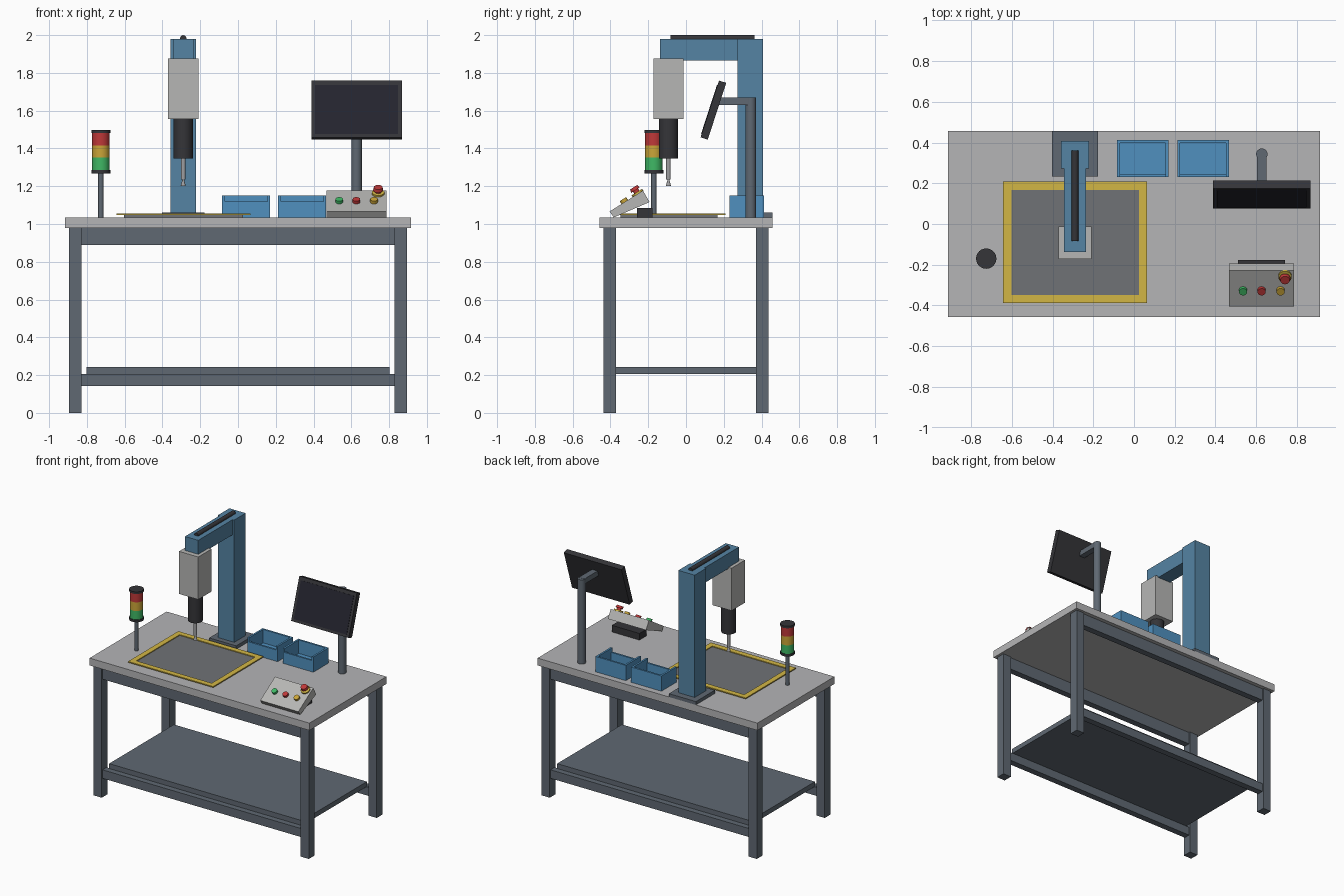
import bpy, bmesh, math
from mathutils import Vector, Matrix

if "Cube" in bpy.data.objects:
    bpy.data.objects.remove(bpy.data.objects["Cube"])


def mat(name, r, g, b):
    m = bpy.data.materials.new(name)
    m.diffuse_color = (r, g, b, 1)
    m.use_nodes = True
    m.node_tree.nodes["Principled BSDF"].inputs["Base Color"].default_value = m.diffuse_color
    return m


SLATE = mat("slate", 0.115, 0.14, 0.17)
TOP = mat("light_grey", 0.46, 0.46, 0.47)
BLUE = mat("blue", 0.09, 0.23, 0.37)
BIN = mat("bin_blue", 0.08, 0.28, 0.52)
SHELL = mat("shell_grey", 0.47, 0.47, 0.46)
DARK = mat("dark", 0.035, 0.035, 0.04)
SCREEN = mat("screen", 0.018, 0.018, 0.028)
MAT = mat("mat_grey", 0.16, 0.17, 0.18)
STEEL = mat("steel", 0.35, 0.35, 0.36)
YELLOW = mat("yellow", 0.65, 0.47, 0.06)
RED = mat("red", 0.52, 0.04, 0.04)
AMBER = mat("amber", 0.6, 0.38, 0.04)
GREEN = mat("green", 0.05, 0.48, 0.13)


def finish(name, bm, m, matrix=Matrix()):
    bmesh.ops.recalc_face_normals(bm, faces=bm.faces)
    me = bpy.data.meshes.new(name)
    bm.to_mesh(me)
    bm.free()
    ob = bpy.data.objects.new(name, me)
    bpy.context.collection.objects.link(ob)
    ob.matrix_world = matrix
    me.materials.append(m)
    return ob


def add_box(bm, x, y, z):
    size = Matrix.Diagonal((x[1] - x[0], y[1] - y[0], z[1] - z[0], 1))
    mid = Vector((sum(x) / 2, sum(y) / 2, sum(z) / 2))
    bmesh.ops.create_cube(bm, size=1, matrix=Matrix.Translation(mid) @ size)


def box(name, x, y, z, m, matrix=Matrix()):
    bm = bmesh.new()
    add_box(bm, x, y, z)
    return finish(name, bm, m, matrix)


def cyl(name, base, axis, length, r, m, r_end=None, sides=24):
    bm = bmesh.new()
    bmesh.ops.create_cone(bm, cap_ends=True, segments=sides, radius1=r,
                          radius2=r if r_end is None else r_end, depth=length,
                          matrix=Matrix.Translation((0, 0, length / 2)))
    for f in bm.faces:
        f.smooth = len(f.verts) == 4
    for e in bm.edges:
        e.smooth = all(f.smooth for f in e.link_faces)
    rot = Vector((0, 0, 1)).rotation_difference(Vector(axis)).to_matrix().to_4x4()
    return finish(name, bm, m, Matrix.Translation(base) @ rot)


UP = (0, 0, 1)
T = 1.035  # table surface height

# Table frame
box("table_top", (-0.915, 0.915), (-0.458, 0.458), (0.98, T), TOP)
for sy, side in ((-1, "front"), (1, "back")):
    y = sorted((sy * 0.37, sy * 0.438))
    for sx, end in ((-1, "left"), (1, "right")):
        box(f"{side}_{end}_leg", sorted((sx * 0.828, sx * 0.896)), y, (0, 0.98), SLATE)
    ry = sorted((sy * 0.38, sy * 0.428))
    box(f"{side}_upper_rail", (-0.828, 0.828), ry, (0.888, 0.98), SLATE)
    box(f"{side}_lower_rail", (-0.828, 0.828), ry, (0.142, 0.206), SLATE)
box("lower_shelf", (-0.803, 0.803), (-0.385, 0.385), (0.206, 0.243), SLATE)

# Work mat with yellow border
box("work_mat", (-0.603, 0.027), (-0.348, 0.168), (T, 1.05), MAT)
bm = bmesh.new()
for x, y in (((-0.643, 0.065), (-0.388, -0.348)), ((-0.643, 0.065), (0.168, 0.208)),
             ((-0.643, -0.603), (-0.348, 0.168)), ((0.025, 0.065), (-0.348, 0.168))):
    add_box(bm, x, y, (1.048, 1.056))
finish("mat_border", bm, YELLOW)

# Gantry column, arm and tool head
box("column_base", (-0.403, -0.178), (0.233, 0.458), (T, 1.06), SLATE)
box("column", (-0.358, -0.222), (0.272, 0.408), (1.06, 1.98), BLUE)
box("arm", (-0.345, -0.235), (-0.137, 0.272), (1.866, 1.98), BLUE)
cyl("arm_cable", (-0.29, -0.083, 1.983), (0, 1, 0), 0.445, 0.017, DARK, sides=12)
box("head_housing", (-0.37, -0.21), (-0.173, -0.013), (1.555, 1.875), SHELL)
cyl("spindle", (-0.29, -0.093, 1.348), UP, 0.207, 0.051, DARK)
cyl("tool_shaft", (-0.29, -0.093, 1.235), UP, 0.113, 0.012, STEEL, sides=16)
cyl("tool_tip", (-0.29, -0.093, 1.2), UP, 0.037, 0.014, STEEL, 0.004, sides=16)

# Signal tower
tx, ty = -0.726, -0.17
cyl("tower_pole", (tx, ty, T), UP, 0.235, 0.014, SLATE, sides=16)
cyl("tower_base", (tx, ty, 1.268), UP, 0.018, 0.05, DARK)
for i, (label, m) in enumerate((("green", GREEN), ("amber", AMBER), ("red", RED))):
    cyl(f"tower_{label}_light", (tx, ty, 1.286 + i * 0.065), UP, 0.065, 0.046, m)
cyl("tower_cap", (tx, ty, 1.481), UP, 0.016, 0.05, DARK)

# Parts bins with a lowered front wall
for i, x0 in enumerate((-0.084, 0.213)):
    x1, y0, y1, w, h = x0 + 0.253, 0.23, 0.412, 0.014, 1.15
    bm = bmesh.new()
    add_box(bm, (x0, x1), (y0, y1), (T, T + 0.014))
    add_box(bm, (x0, x0 + w), (y0, y1), (T, h))
    add_box(bm, (x1 - w, x1), (y0, y1), (T, h))
    add_box(bm, (x0 + w, x1 - w), (y1 - w, y1), (T, h))
    add_box(bm, (x0 + w, x1 - w), (y0, y0 + w), (T, 1.12))
    finish(f"parts_bin_{i + 1}", bm, BIN)

# Monitor on a post
mx = 0.628
cyl("monitor_post", (mx, 0.343, T), UP, 0.634, 0.028, SLATE)
box("monitor_arm", (mx - 0.023, mx + 0.023), (0.15, 0.345), (1.63, 1.67), SLATE)
tilt = Matrix.Translation((mx, 0.145, 1.603)) @ Matrix.Rotation(math.radians(-18), 4, 'X')
box("monitor_panel", (-0.24, 0.24), (-0.02, 0.02), (-0.158, 0.158), DARK, tilt)
box("monitor_screen", (-0.22, 0.22), (-0.023, -0.018), (-0.14, 0.133), SCREEN, tilt)

# Control box: sloped profile extruded along x
bm = bmesh.new()
profile = ((-0.405, 1.066), (-0.382, 1.035), (-0.193, 1.116), (-0.228, 1.177))
face = bm.faces.new([bm.verts.new((0.468, y, z)) for y, z in profile])
ext = bmesh.ops.extrude_face_region(bm, geom=[face])
new = [v for v in ext["geom"] if isinstance(v, bmesh.types.BMVert)]
bmesh.ops.translate(bm, verts=new, vec=(0.318, 0, 0))
finish("control_box", bm, SHELL)
box("control_stand", (0.512, 0.742), (-0.26, -0.178), (T, 1.085), DARK)

# Buttons standing square to the sloped face
slope = math.atan2(1.177 - 1.066, 0.177)
normal = Vector((0, -math.sin(slope), math.cos(slope)))


def on_face(x, d, lift=0):
    return Vector((x, -0.405 + d * math.cos(slope), 1.066 + d * math.sin(slope))) + normal * lift


for label, x, m in (("green", 0.536, GREEN), ("red", 0.627, RED), ("amber", 0.72, AMBER)):
    cyl(f"{label}_button", on_face(x, 0.095, -0.003), normal, 0.021, 0.02, m, sides=20)
cyl("stop_collar", on_face(0.742, 0.177, -0.003), normal, 0.013, 0.033, YELLOW)
cyl("stop_stem", on_face(0.742, 0.177, 0.008), normal, 0.02, 0.016, RED, sides=20)
cyl("stop_button", on_face(0.742, 0.177, 0.023), normal, 0.018, 0.027, RED, 0.023)
